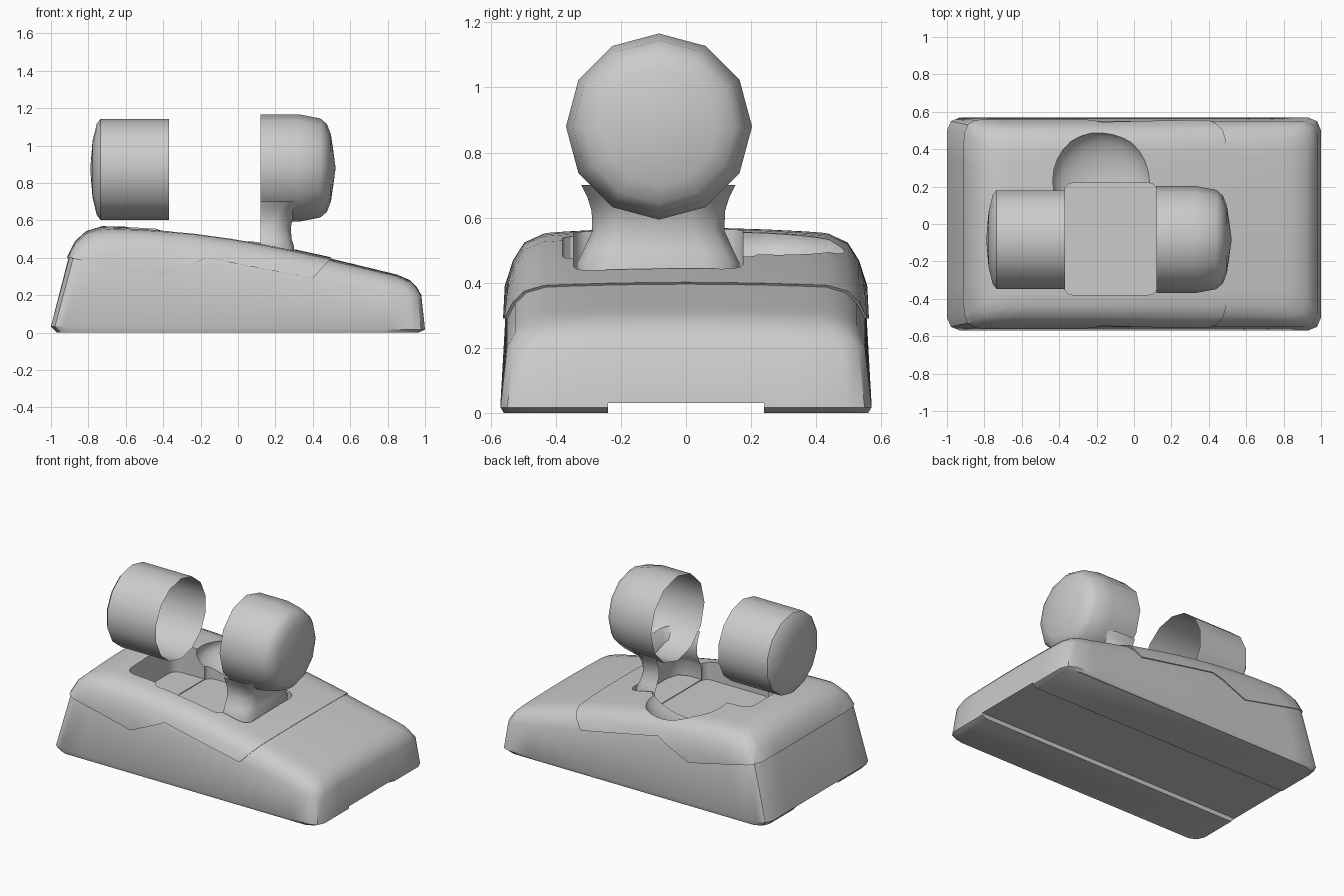
import bpy, bmesh, math

if "Cube" in bpy.data.objects:
    bpy.data.objects.remove(bpy.data.objects["Cube"])

grey = bpy.data.materials.new("plain_grey")
grey.diffuse_color = (0.6, 0.6, 0.6, 1)
grey.use_nodes = True
grey.node_tree.nodes["Principled BSDF"].inputs["Base Color"].default_value = grey.diffuse_color


def make(name, verts, faces, angle=30):
    me = bpy.data.meshes.new(name)
    me.from_pydata(verts, [], faces)
    bm = bmesh.new()
    bm.from_mesh(me)
    bmesh.ops.remove_doubles(bm, verts=bm.verts, dist=1e-5)
    bmesh.ops.recalc_face_normals(bm, faces=bm.faces)
    bm.to_mesh(me)
    bm.free()
    ob = bpy.data.objects.new(name, me)
    bpy.context.collection.objects.link(ob)
    me.materials.append(grey)
    smooth(ob, angle)
    return ob


def smooth(ob, angle):
    bpy.ops.object.select_all(action='DESELECT')
    bpy.context.view_layer.objects.active = ob
    ob.select_set(True)
    bpy.ops.object.shade_smooth_by_angle(angle=math.radians(angle))


def cut(ob, tool, op='DIFFERENCE'):
    mod = ob.modifiers.new("cut", 'BOOLEAN')
    mod.object, mod.operation, mod.solver = tool, op, 'EXACT'
    bpy.context.view_layer.objects.active = ob
    bpy.ops.object.modifier_apply(modifier=mod.name)


def prism(name, outline, lo, hi, axis):
    """Extrude a 2D outline along z (axis 2) or y (axis 1)."""
    n = len(outline)
    put = (lambda a, b, h: (a, b, h)) if axis == 2 else (lambda a, b, h: (a, h, b))
    verts = [put(a, b, h) for h in (lo, hi) for a, b in outline]
    faces = [tuple(range(n)), tuple(range(n, 2 * n))]
    faces += [(i, (i + 1) % n, n + (i + 1) % n, n + i) for i in range(n)]
    return make(name, verts, faces)


# Sloping crown of the body
CROWN = [(-1.1, .56), (-.72, .562), (-.5, .556), (-.25, .535), (0, .50),
         (.25, .45), (.5, .395), (.85, .31), (1.1, .25)]


def crown(x, y):
    for (x0, z0), (x1, z1) in zip(CROWN, CROWN[1:]):
        if x <= x1:
            return (z0 + (z1 - z0) * (x - x0) / (x1 - x0)) * (1 - .15 * y * y)
    return CROWN[-1][1]


# left x, right x, half depth, fraction of crown height
LEVELS = [(-.97, .965, .56, 0), (-1, 1, .57, .06), (-.905, .98, .55, .72),
          (-.865, .955, .525, .86), (-.805, .92, .49, .955), (-.72, .85, .43, 1)]
NX, NY, R = 16, 8, .07


def grid_points(level, off):
    xl, xr, hy, f = level
    xl, xr, hy = xl - off, xr + off, hy + off

    def spread(a, b, n):
        return [a] + [a + R + (b - a - 2 * R) * i / (n - 2) for i in range(n - 1)] + [b]
    pts = {}
    for i, x in enumerate(spread(xl, xr, NX)):
        for j, y in enumerate(spread(-hy, hy, NY)):
            px, py = x, y
            if i in (0, NX) and j in (0, NY):      # round the corners
                px -= math.copysign(.3 * R, i - 1)
                py -= math.copysign(.3 * R, j - 1)
            pts[i, j] = (px, py, f * (crown(px, py) + off))
    return pts


def body_shape(name, off=0):
    rim = [(i, 0) for i in range(NX)] + [(NX, j) for j in range(NY)]
    rim += [(NX - i, NY) for i in range(NX)] + [(0, NY - j) for j in range(NY)]
    rings = [grid_points(l, off) for l in LEVELS]
    verts, faces, n = [], [], len(rim)
    for ring in rings:
        verts += [ring[k] for k in rim]
    for k in range(len(rings) - 1):
        for a in range(n):
            b = (a + 1) % n
            faces.append((k * n + a, k * n + b, k * n + n + b, k * n + n + a))
    faces.append(tuple(range(n)))
    base, top = len(verts), rings[-1]
    verts += [top[i, j] for i in range(NX + 1) for j in range(NY + 1)]
    w = NY + 1
    faces += [(base + i * w + j, base + (i + 1) * w + j, base + (i + 1) * w + j + 1,
               base + i * w + j + 1) for i in range(NX) for j in range(NY)]
    return make(name, verts, faces, 35)


def rounded(x0, x1, y0, y1, r):
    pts = []
    for cx, cy, a0 in ((x1 - r, y1 - r, 0), (x0 + r, y1 - r, 90),
                       (x0 + r, y0 + r, 180), (x1 - r, y0 + r, 270)):
        pts += [(cx + r * math.cos(math.radians(a0 + t)),
                 cy + r * math.sin(math.radians(a0 + t))) for t in (0, 30, 60, 90)]
    return pts


# Body and the slightly raised cover with its zigzag lower edge
body = body_shape("body")
cover = body_shape("cover", .007)
zigzag = prism("zigzag_cutter", [(-1.2, .4), (-.9, .4), (-.41, .29), (-.17, .4),
                                 (.4, .29), (.5, .4), (.5, 1), (-1.2, 1)], -1, 1, 1)
cut(cover, zigzag, 'INTERSECT')

# Axle slot, thumb scoop and underside channel
slot = prism("slot_cutter", rounded(-.6, .31, -.345, .175, .06), .365, 1, 2)
well = prism("well_cutter", rounded(-.375, .125, -.38, .22, .05), .36, 1.1, 2)
channel = prism("channel_cutter", [(-1.2, -.24), (1.2, -.24), (1.2, .24), (-1.2, .24)],
                -.2, .03, 2)
bpy.ops.mesh.primitive_uv_sphere_add(segments=28, ring_count=14, radius=1,
                                     location=(-.17, .23, .53))
scoop = bpy.context.object
scoop.name = "scoop_cutter"
scoop.scale = (.27, .27, .13)
bpy.context.view_layer.update()
smooth(scoop, 40)
cutters = [slot, well, scoop, channel]
for ob in (body, cover):
    for c in (cutters if ob is body else cutters[:3]):
        cut(ob, c)
    smooth(ob, 35)
for c in cutters + [zigzag]:
    bpy.data.objects.remove(c)


# Open-ended wheels with domed outer caps
def wheel(name, profile, zc, n, yc=-.083):
    verts, faces = [], []
    for x, r in profile:
        verts += [(x, yc + r * math.sin(2 * math.pi * i / n),
                   zc + r * math.cos(2 * math.pi * i / n)) for i in range(n)]
    for k in range(len(profile) - 1):
        for i in range(n):
            j = (i + 1) % n
            faces.append((k * n + i, k * n + j, k * n + n + j, k * n + n + i))
    verts.append((profile[-1][0] + math.copysign(.012, profile[-1][0]), yc, zc))
    m = (len(profile) - 1) * n
    faces += [(m + i, m + (i + 1) % n, len(verts) - 1) for i in range(n)]
    return make(name, verts, faces, 32)


wheel("left_wheel", [(-.37, .27), (-.735, .27), (-.755, .245), (-.778, .15)], .873, 14)
wheel("right_wheel", [(.12, .286), (.33, .286), (.44, .265), (.475, .235),
                      (.497, .18), (.51, .09)], .88, 12)

# Flared hollow neck joining the right wheel to the slot: z, low y, high y, outer x
verts, faces = [], []
NECK = [(.37, -.335, .165, .3), (.46, -.335, .165, .3), (.5, -.315, .145, .287),
        (.56, -.288, .118, .282), (.62, -.29, .12, .295), (.66, -.302, .132, .315),
        (.7, -.322, .152, .345)]
for z, a, b, x in NECK:
    verts += [(.12, a, z), (x - .09, a, z), (x - .025, a + .03, z), (x, a + .1, z),
              (x, b - .1, z), (x - .025, b - .03, z), (x - .09, b, z), (.12, b, z)]
for k in range(len(NECK) - 1):
    faces += [(k * 8 + i, k * 8 + i + 1, k * 8 + i + 9, k * 8 + i + 8) for i in range(7)]
make("wheel_neck", verts, faces, 50)
